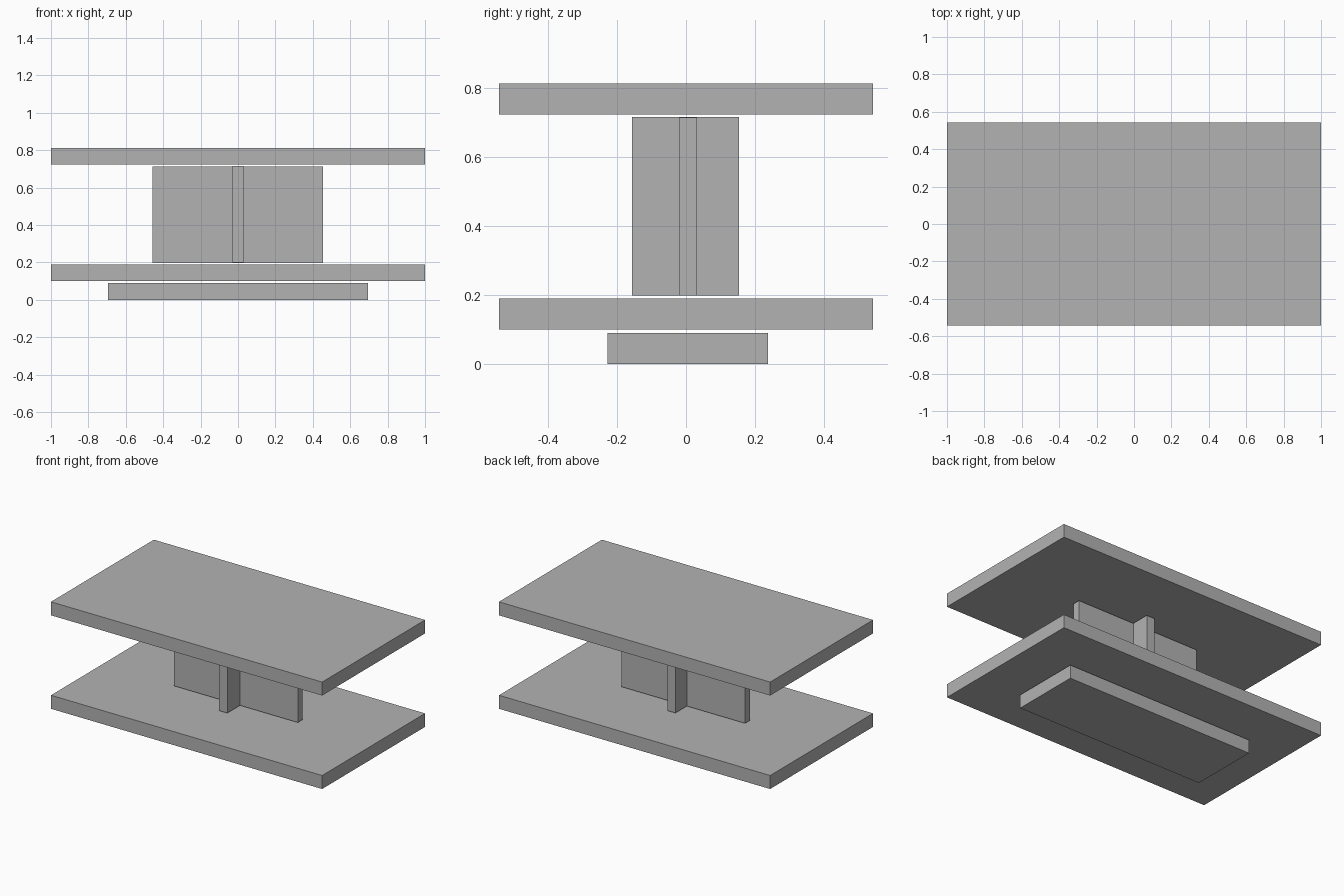
import bpy
import bmesh
from mathutils import Vector

cube = bpy.data.objects.get("Cube")
if cube:
    bpy.data.objects.remove(cube, do_unlink=True)

# Single plain grey
grey = bpy.data.materials.new("plain grey")
grey.use_nodes = True
colour = (0.45, 0.45, 0.45, 1)
grey.diffuse_color = colour
grey.node_tree.nodes["Principled BSDF"].inputs["Base Color"].default_value = colour


def box(name, low, high):
    """Flat-faced box between two opposite corners."""
    low, high = Vector(low), Vector(high)
    size = high - low
    bm = bmesh.new()
    bmesh.ops.create_cube(bm, size=1)
    bmesh.ops.scale(bm, vec=size, verts=bm.verts)
    mesh = bpy.data.meshes.new(name)
    bm.to_mesh(mesh)
    bm.free()
    mesh.materials.append(grey)
    obj = bpy.data.objects.new(name, mesh)
    obj.location = (low + high) / 2
    bpy.context.collection.objects.link(obj)
    return obj


# Foot and the two equal boards
box("foot", (-0.695, -0.227, 0), (0.695, 0.238, 0.09))
for name, bottom in (("lower_board", 0.1), ("upper_board", 0.723)):
    box(name, (-1, -0.542, bottom), (1, 0.542, bottom + 0.09))

# Crossed supports between the boards
box("long_support", (-0.458, -0.02, 0.198), (0.455, 0.032, 0.714))
box("cross_support", (-0.03, -0.156, 0.199), (0.03, 0.154, 0.716))
